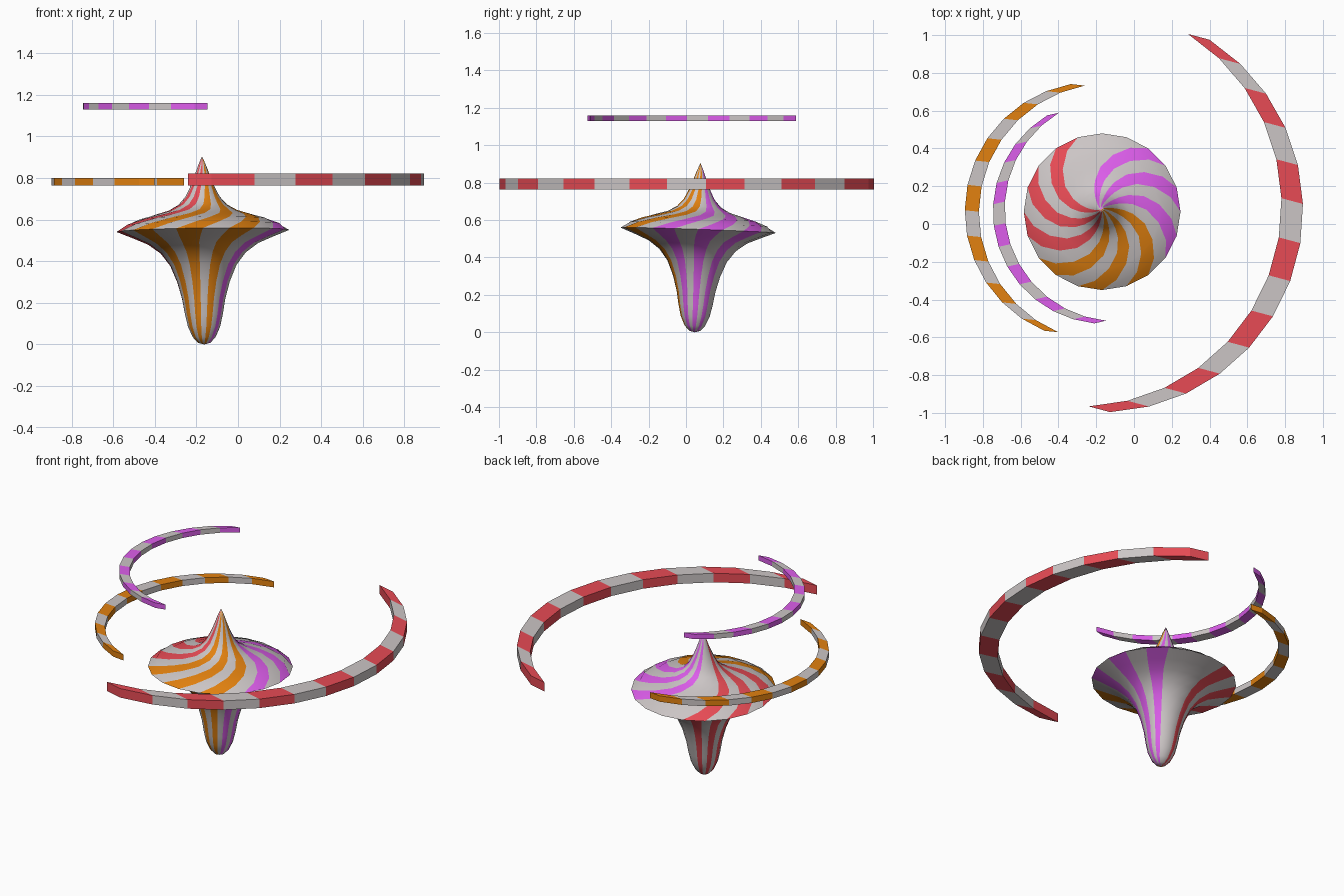
import bpy, bmesh
from math import sin, cos, radians
from mathutils import Vector

if "Cube" in bpy.data.objects:
    bpy.data.objects.remove(bpy.data.objects["Cube"])


def material(name, rgb):
    m = bpy.data.materials.new(name)
    m.diffuse_color = (*rgb, 1)
    m.use_nodes = True
    m.node_tree.nodes["Principled BSDF"].inputs["Base Color"].default_value = m.diffuse_color
    return m


GREY = material("pale_grey", (0.60, 0.56, 0.56))
RED = material("red", (0.80, 0.07, 0.09))
ORANGE = material("orange", (0.76, 0.22, 0.005))
PURPLE = material("purple", (0.72, 0.11, 0.83))


def finish(bm, name, mats):
    bmesh.ops.recalc_face_normals(bm, faces=bm.faces[:])
    mesh = bpy.data.meshes.new(name)
    bm.to_mesh(mesh)
    bm.free()
    for m in mats:
        mesh.materials.append(m)
    ob = bpy.data.objects.new(name, mesh)
    bpy.context.collection.objects.link(ob)
    return ob


# Spinning top: twisted lathe of 20 columns; rows are radius, height, twist in degrees
PROFILE = [(0.03, 0.008, -14), (0.055, 0.035, -12), (0.078, 0.085, -10),
           (0.092, 0.145, -9), (0.105, 0.22, -8), (0.127, 0.30, -7),
           (0.16, 0.38, -6), (0.205, 0.44, -5), (0.265, 0.484, -4),
           (0.335, 0.514, -2), (0.415, 0.546, 0), (0.37, 0.578, 12),
           (0.305, 0.604, 25), (0.235, 0.624, 38), (0.165, 0.645, 49),
           (0.117, 0.672, 56), (0.084, 0.71, 61), (0.057, 0.763, 66),
           (0.036, 0.815, 72), (0.018, 0.865, 80)]
COLUMNS = 20
STEP = 360 / COLUMNS


def spinning_top():
    bm = bmesh.new()
    rings = []
    for r, z, twist in PROFILE:
        angles = [radians(108 + twist + STEP * i) for i in range(COLUMNS)]
        rings.append([bm.verts.new((r * cos(a), r * sin(a), z)) for a in angles])
    base, tip = bm.verts.new((0, 0, 0)), bm.verts.new((0, 0, 0.905))
    for i in range(COLUMNS):
        j = (i + 1) % COLUMNS
        faces = [bm.faces.new((base, rings[0][j], rings[0][i])),
                 bm.faces.new((rings[-1][i], rings[-1][j], tip))]
        for lo, hi in zip(rings, rings[1:]):
            faces.append(bm.faces.new((lo[i], lo[j], hi[j], hi[i])))
        # three stripes per colour, then a wide grey gap
        slot = 1 + i // 6 if i < 18 and i % 2 == 0 else 0
        for f in faces:
            f.material_index = slot
    ob = finish(bm, "spinning_top", [GREY, RED, ORANGE, PURPLE])
    ob.location = (-0.162, 0.046, 0)
    ob.rotation_euler = (radians(-2), radians(-0.7), 0)
    bpy.context.view_layer.objects.active = ob
    ob.select_set(True)
    bpy.ops.object.shade_smooth_by_angle(angle=radians(40))
    ob.select_set(False)


# Motion band: an arc shifted sideways by a constant vector, so its ends taper
def motion_band(name, mat, centre, radius, start, end, width, z0, z1, segments=13):
    bm = bmesh.new()
    mid = radians((start + end) / 2)
    shift = Vector((-cos(mid), -sin(mid), 0)) * width
    sections = []
    for i in range(segments + 1):
        a = radians(start + (end - start) * i / segments)
        p = Vector((centre[0] + radius * cos(a), centre[1] + radius * sin(a), z0))
        up = Vector((0, 0, z1 - z0))
        sections.append([bm.verts.new(q) for q in (p, p + up, p + shift + up, p + shift)])
    for i, (s, t) in enumerate(zip(sections, sections[1:])):
        for k in range(4):
            n = (k + 1) % 4
            f = bm.faces.new((s[k], s[n], t[n], t[k]))
            f.material_index = 1 - i % 2
    for s in (sections[0], sections[-1]):
        bm.faces.new(s).material_index = 1
    finish(bm, name, [GREY, mat])


spinning_top()
motion_band("large_motion_band", RED, (-0.175, 0.073), 1.07, 57.5, -87.4, 0.118, 0.764, 0.821)
motion_band("middle_motion_band", ORANGE, (-0.211, 0.067), 0.685, 100.4, 247.3, 0.075, 0.764, 0.801)
motion_band("upper_motion_band", PURPLE, (-0.152, 0.066), 0.595, 121.2, 264.4, 0.064, 1.129, 1.16)
